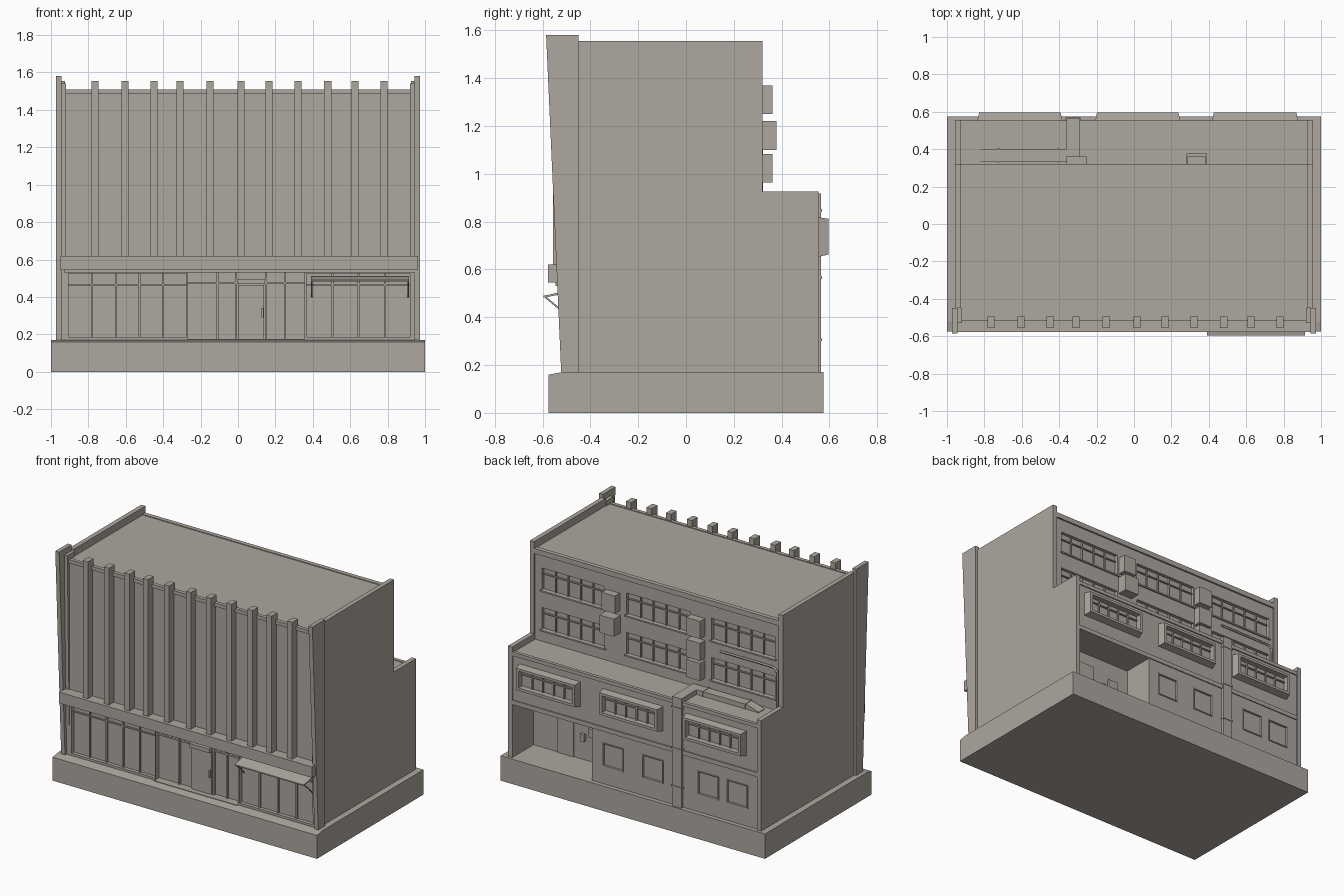
import bpy, bmesh, math

mat = bpy.data.materials.new("warm grey")
mat.diffuse_color = (0.42, 0.385, 0.345, 1)


def finish(name, bm):
    bmesh.ops.recalc_face_normals(bm, faces=bm.faces)
    me = bpy.data.meshes.new(name)
    bm.to_mesh(me)
    bm.free()
    me.materials.append(mat)
    ob = bpy.data.objects.new(name, me)
    bpy.context.collection.objects.link(ob)
    return ob


def add_box(bm, x0, x1, y0, y1, z0, z1):
    vs = bmesh.ops.create_cube(bm, size=1)["verts"]
    for v in vs:
        v.co = (x1 if v.co.x > 0 else x0, y1 if v.co.y > 0 else y0, z1 if v.co.z > 0 else z0)
    return vs


def boxes(name, items):
    bm = bmesh.new()
    for b in items:
        add_box(bm, *b)
    return finish(name, bm)


def side_profile(name, pts, x0, x1):
    """Extrude a (y, z) outline from x0 to x1."""
    bm = bmesh.new()
    f = bm.faces.new([bm.verts.new((x0, y, z)) for y, z in pts])
    r = bmesh.ops.extrude_face_region(bm, geom=[f])
    for v in r["geom"]:
        if isinstance(v, bmesh.types.BMVert):
            v.co.x = x1
    return finish(name, bm)


def cut(ob, items):
    """Carve boxes out of an object."""
    cutter = boxes("cutter", items)
    cutter.hide_render = True
    m = ob.modifiers.new("cut", "BOOLEAN")
    m.operation, m.solver, m.object = "DIFFERENCE", "EXACT", cutter
    dg = bpy.context.evaluated_depsgraph_get()
    me = bpy.data.meshes.new_from_object(ob.evaluated_get(dg))
    ob.modifiers.clear()
    ob.data = me
    bpy.data.objects.remove(cutter)


def pipe(name, pts, r):
    cu = bpy.data.curves.new(name, "CURVE")
    cu.dimensions = "3D"
    cu.bevel_depth, cu.bevel_resolution, cu.use_fill_caps = r, 1, True
    sp = cu.splines.new("POLY")
    sp.points.add(len(pts) - 1)
    for p, c in zip(sp.points, pts):
        p.co = (*c, 1)
    cu.materials.append(mat)
    ob = bpy.data.objects.new(name, cu)
    bpy.context.collection.objects.link(ob)


# plinth with a sloping front kerb
side_profile("plinth", [(-0.575, 0), (0.575, 0), (0.575, 0.17), (-0.52, 0.17), (-0.575, 0.16)], -1, 1)

# stepped side walls and leaning front pillars
for s, side in ((-1, "left"), (1, "right")):
    side_profile(side + "_wall", [(-0.45, 0.17), (0.555, 0.17), (0.555, 0.925), (0.32, 0.925),
                                  (0.32, 1.555), (-0.45, 1.555)], s * 0.925, s * 0.957)
    side_profile(side + "_pillar", [(-0.45, 0.17), (-0.522, 0.17), (-0.585, 1.58), (-0.45, 1.58)],
                 s * 0.943, s * 0.972)
    side_profile(side + "_pillar_return", [(-0.45, 0.17), (-0.505, 0.17), (-0.53, 1.54), (-0.45, 1.54)],
                 s * 0.92, s * 0.944)

# main block with recessed rear windows and shop front
UPPER = [(-0.89, -0.41), (-0.25, 0.235), (0.40, 0.875)]
ROWS = [(0.965, 1.115), (1.235, 1.385)]
main = boxes("main_block", [(-0.93, 0.93, -0.505, 0.308, 0.17, 1.505)])
cut(main, [(a, b, 0.285, 0.4, c, d) for a, b in UPPER for c, d in ROWS]
    + [(-0.905, -0.275, -0.6, -0.48, 0.185, 0.525), (-0.27, 0.355, -0.6, -0.465, 0.1699, 0.53),
       (0.365, 0.94, -0.6, -0.48, 0.185, 0.525)])

# roof edge strips, front and back
boxes("roof_trim", [(-0.925, 0.925, -0.515, -0.49, 1.485, 1.51),
                    (-0.925, 0.925, 0.29, 0.32, 1.475, 1.51)])

# vertical facade fins
FINS = [-0.765, -0.605, -0.45, -0.31, -0.15, 0.015, 0.165, 0.32, 0.48, 0.625, 0.78]
boxes("facade_fins", [(x - 0.019, x + 0.019, -0.556, -0.495, 0.6, 1.555) for x in FINS])

# sign band over the shop front
boxes("front_band", [(-0.95, 0.963, -0.578, -0.5, 0.545, 0.62),
                     (-0.93, 0.95, -0.545, -0.5, 0.53, 0.545)])

# shop window bars
bars = []
for a, b, n in ((-0.905, -0.275, 5), (0.365, 0.925, 4)):
    for i in range(1, n):
        x = a + (b - a) * i / n
        bars.append((x - 0.005, x + 0.005, -0.492, -0.475, 0.185, 0.525))
    bars.append((a, b, -0.49, -0.475, 0.462, 0.47))
for x in (-0.11, -0.01, 0.15, 0.25):
    bars.append((x - 0.005, x + 0.005, -0.48, -0.46, 0.17, 0.53))
bars.append((-0.27, 0.355, -0.478, -0.46, 0.47, 0.48))
boxes("shop_window_bars", bars)

# entrance door with canopy
boxes("entrance_door", [(0.0, 0.14, -0.485, -0.46, 0.17, 0.465), (0.125, 0.135, -0.497, -0.48, 0.29, 0.34)])
boxes("door_canopy", [(-0.005, 0.145, -0.515, -0.46, 0.47, 0.497)])
boxes("door_step", [(-0.27, 0.355, -0.52, -0.46, 0.165, 0.174)])

# awning with braces
side_profile("awning", [(-0.595, 0.482), (-0.595, 0.49), (-0.5, 0.51), (-0.5, 0.50)], 0.39, 0.915)
for x in (0.395, 0.91):
    pipe("awning_brace", [(x, -0.59, 0.486), (x, -0.535, 0.44), (x, -0.5, 0.40)], 0.004)

# rear lower storeys: closed part with windows, and part above the open porch
LOW = [(-0.85, -0.69), (-0.63, -0.47), (-0.21, -0.05), (0.09, 0.25)]
BAYS = [(-0.84, -0.38), (-0.21, 0.25), (0.415, 0.88)]
rear = boxes("rear_block", [(-0.93, 0.93, 0.3, 0.545, 0.17, 0.885)])
cut(rear, [(0.33, 0.926, 0.325, 0.7, 0.1699, 0.53)]
    + [(a, b, 0.53, 0.7, 0.29, 0.45) for a, b in LOW])
boxes("rear_trim", [(-0.925, 0.925, 0.53, 0.553, 0.865, 0.89), (-0.925, 0.925, 0.53, 0.552, 0.53, 0.56)])

# frames round the ground floor rear windows
boxes("rear_low_frames", [f for a, b in LOW for f in (
    (a, b, 0.535, 0.55, 0.29, 0.297), (a, b, 0.535, 0.55, 0.443, 0.45),
    (a, a + 0.007, 0.535, 0.55, 0.29, 0.45), (b - 0.007, b, 0.535, 0.55, 0.29, 0.45))])

# porch wall fittings
boxes("porch_fittings", [(0.42, 0.50, 0.325, 0.34, 0.34, 0.40), (0.53, 0.56, 0.325, 0.345, 0.30, 0.35),
                         (0.62, 0.74, 0.325, 0.332, 0.17, 0.45)])

# tapered projecting window surrounds
for a, b in BAYS:
    bm = bmesh.new()
    for v in add_box(bm, a, b, 0.54, 0.595, 0.65, 0.82):
        if v.co.y > 0.57:
            v.co.x += 0.012 if v.co.x < (a + b) / 2 else -0.012
            v.co.z += 0.012 if v.co.z < 0.7 else -0.008
    bay = finish("bay_surround", bm)
    cut(bay, [(a + 0.03, b - 0.03, 0.555, 0.7, 0.68, 0.795)])


# window bars for rear windows
def glazing(a, b, z0, z1, y):
    out = [(a, b, y - 0.012, y, z0 + (z1 - z0) * 0.68, z0 + (z1 - z0) * 0.68 + 0.007)]
    for i in range(1, 5):
        x = a + (b - a) * i / 5
        out.append((x - 0.004, x + 0.004, y - 0.012, y, z0, z1))
    return out


bars = []
for a, b in UPPER:
    for c, d in ROWS:
        bars += glazing(a, b, c, d, 0.296)
        bars.append((a - 0.01, b + 0.01, 0.3, 0.318, c - 0.01, c))
for a, b in BAYS:
    bars += glazing(a + 0.03, b - 0.03, 0.68, 0.795, 0.566)
boxes("rear_window_bars", bars)

# air conditioning units
boxes("air_conditioners", [(-0.36, -0.255, 0.3, 0.362, z, z + 0.12) for z in (0.963, 1.10, 1.25)]
      + [(0.285, 0.385, 0.3, 0.362, 1.25, 1.37), (0.28, 0.39, 0.3, 0.378, 1.10, 1.22)])

# duct along the terrace and down the rear wall
boxes("rear_duct", [(-0.36, -0.29, 0.54, 0.565, 0.17, 0.915), (-0.36, -0.29, 0.40, 0.565, 0.88, 0.918),
                    (-0.74, -0.29, 0.335, 0.40, 0.88, 0.918)])
boxes("duct_collars", [(-0.365, -0.285, 0.535, 0.569, z, z + 0.012) for z in (0.30, 0.56, 0.84)]
      + [(x, x + 0.01, 0.33, 0.405, 0.88, 0.921) for x in (-0.73, -0.41)])
bm = bmesh.new()
for v in add_box(bm, -0.83, -0.74, 0.335, 0.40, 0.88, 0.918):
    if v.co.x < -0.8 and v.co.z > 0.9:
        v.co.z = 0.89
finish("duct_end", bm)

# thin pipe between the upper rear windows
arc = [(-0.87 - 0.04 * math.sin(t), 0.315, 1.14 + 0.04 * math.cos(t))
       for t in (i * math.pi / 8 for i in range(5))]
pipe("wall_pipe", [(-0.48, 0.315, 1.18)] + arc + [(-0.91, 0.315, 0.885)], 0.007)
